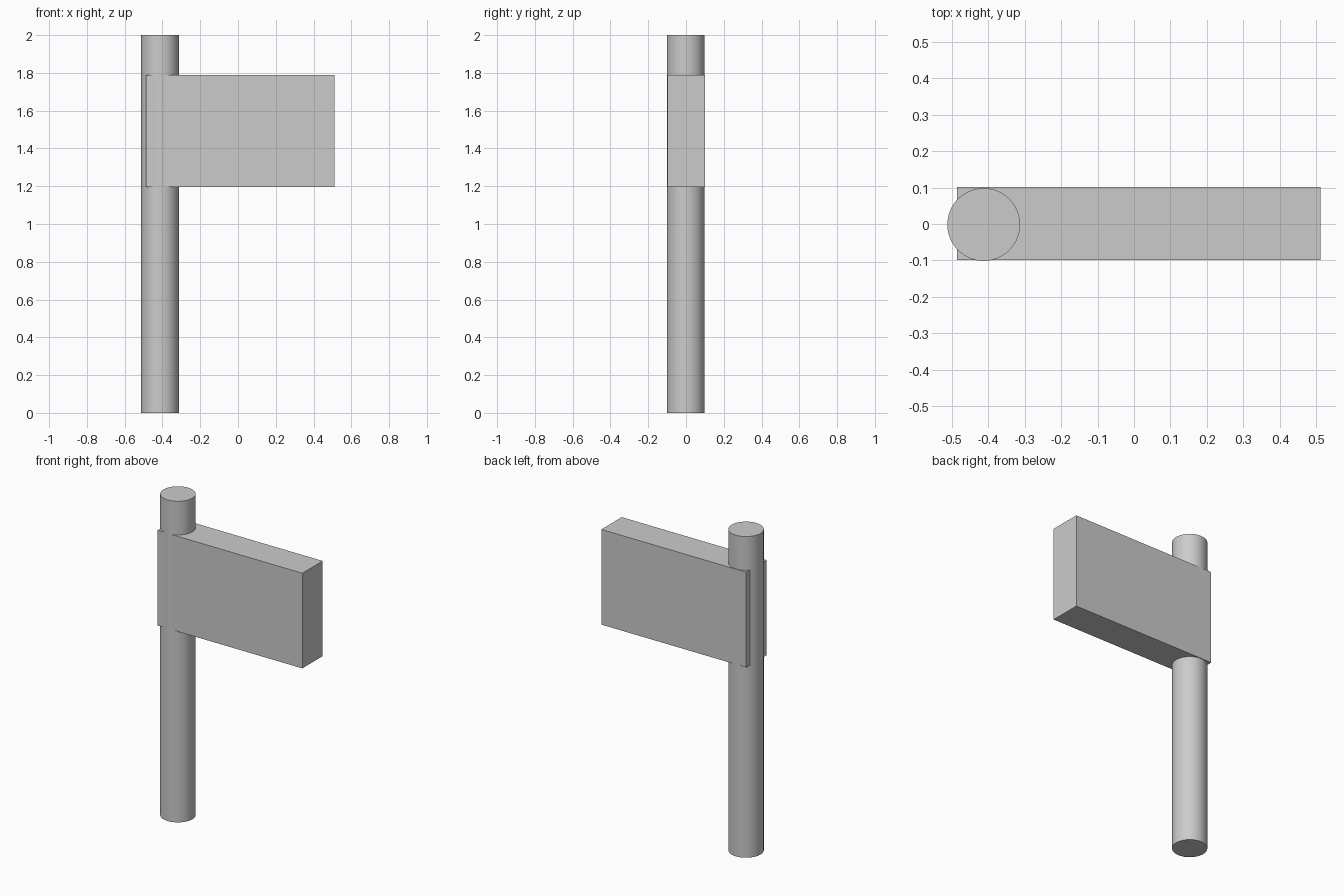
import bpy
from math import radians

if "Cube" in bpy.data.objects:
    bpy.data.objects.remove(bpy.data.objects["Cube"])

# Round upright pole
bpy.ops.mesh.primitive_cylinder_add(vertices=64, radius=0.1, depth=2.0,
                                    location=(-0.413, -0.0015, 1.0))
pole = bpy.context.object
pole.name = "pole"
bpy.ops.object.shade_smooth_by_angle(angle=radians(30))

# Flat sign board fixed around the pole, set slightly towards the back
x0, x1, z0, z1 = -0.486, 0.512, 1.197, 1.79
bpy.ops.mesh.primitive_cube_add(size=1, location=((x0 + x1) / 2, 0.0015, (z0 + z1) / 2))
board = bpy.context.object
board.name = "sign_board"
board.scale = (x1 - x0, 0.2, z1 - z0)
bpy.ops.object.transform_apply(location=False, rotation=False, scale=True)
